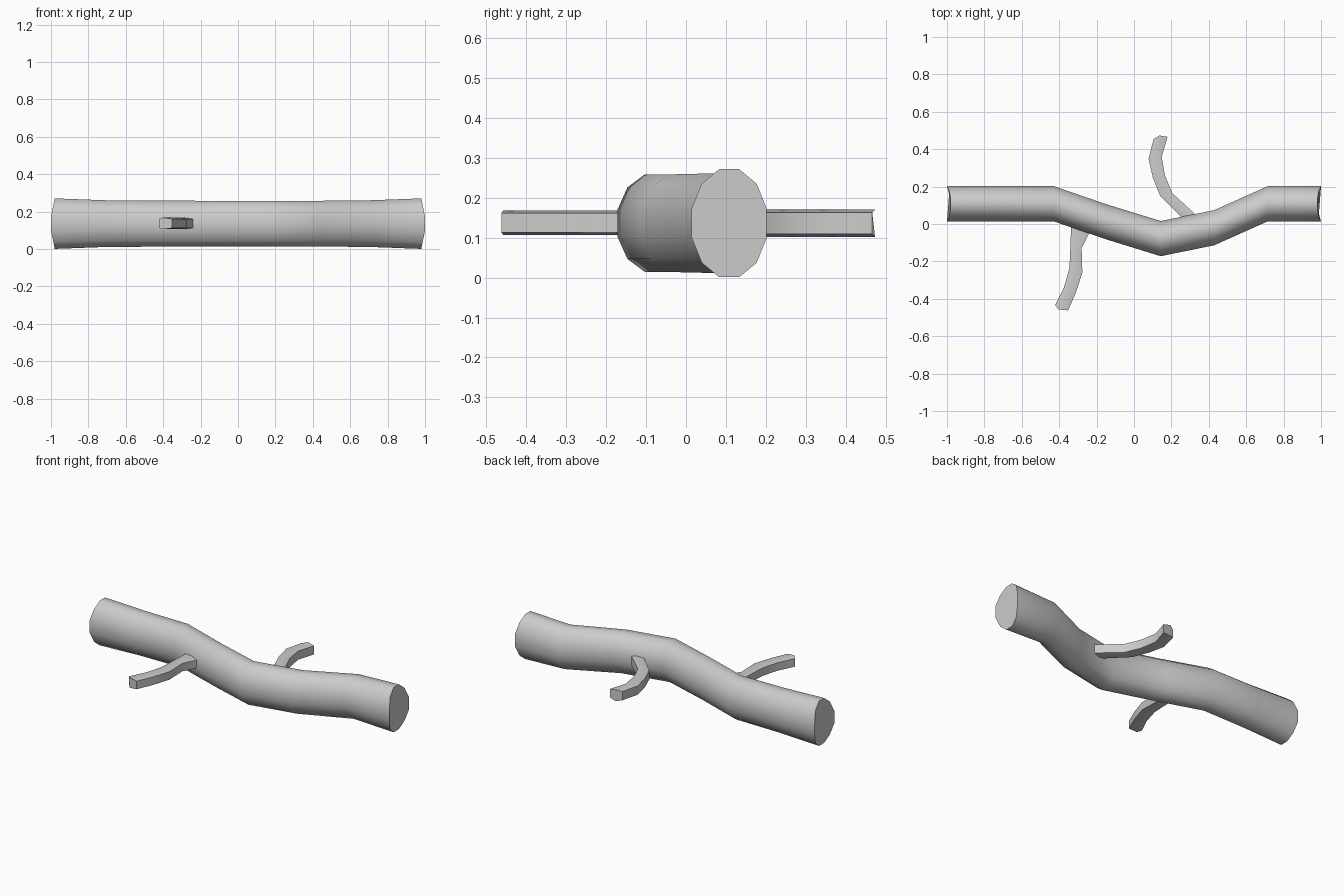
import bpy, bmesh, math

if "Cube" in bpy.data.objects:
    bpy.data.objects.remove(bpy.data.objects["Cube"])


def loft(name, rings):
    """Skin a list of equal-length vertex rings and cap both ends."""
    bm = bmesh.new()
    vr = [[bm.verts.new(p) for p in r] for r in rings]
    n = len(rings[0])
    for a, b in zip(vr, vr[1:]):
        for i in range(n):
            j = (i + 1) % n
            bm.faces.new((a[i], a[j], b[j], b[i]))
    bm.faces.new(vr[0])
    bm.faces.new(vr[-1])
    bmesh.ops.recalc_face_normals(bm, faces=bm.faces)
    me = bpy.data.meshes.new(name)
    bm.to_mesh(me)
    bm.free()
    ob = bpy.data.objects.new(name, me)
    bpy.context.collection.objects.link(ob)
    bpy.ops.object.select_all(action='DESELECT')
    ob.select_set(True)
    bpy.context.view_layer.objects.active = ob
    bpy.ops.object.shade_smooth_by_angle(angle=math.radians(40))
    return ob


# Trunk: 12-sided log, evenly spaced rings (centre y, half height)
centres = [0.108, 0.108, 0.108, 0.01, -0.078, -0.02, 0.108, 0.108]
heights = [0.135, 0.125, 0.123, 0.122, 0.122, 0.122, 0.125, 0.135]
c15 = math.cos(math.radians(15))
rings = []
for k, (cy, h) in enumerate(zip(centres, heights)):
    x = -1 + 2 * k / 7
    ring = []
    for i in range(12):
        a = math.radians(15 + 30 * i)
        cy_, sz = math.cos(a) / c15, math.sin(a) / c15
        px = x
        if k in (0, 7):  # slightly bulged sawn ends
            px = x * (1 - 0.02 * max(0, (abs(sz) - 0.27) / 0.73))
        ring.append((px, cy + 0.094 * cy_, 0.136 + h * sz))
    rings.append(ring)
loft("log_trunk", rings)


# Branches: six-sided, given by left and right outline points seen from above
def branch(name, outline, tip, zc, h):
    rings = []
    for k, (xl, yl, xr, yr) in enumerate(outline):
        mx, my = (xl + xr) / 2, (yl + yr) / 2
        if k == len(outline) - 1:
            mx, my = tip
        s = h * 0.78
        rings.append([(xl, yl, zc - s), (mx, my, zc - h), (xr, yr, zc - s),
                      (xr, yr, zc + s), (mx, my, zc + h), (xl, yl, zc + s)])
    loft(name, rings)


branch("front_branch", [(-0.335, 0.03, -0.22, 0.0), (-0.337, -0.03, -0.24, -0.05),
                        (-0.34, -0.12, -0.28, -0.13), (-0.345, -0.235, -0.276, -0.26),
                        (-0.375, -0.34, -0.31, -0.365), (-0.422, -0.435, -0.352, -0.462)],
       (-0.402, -0.457), 0.137, 0.031)
branch("back_branch", [(0.29, 0.0, 0.38, 0.015), (0.235, 0.055, 0.33, 0.05),
                       (0.14, 0.15, 0.205, 0.165), (0.1, 0.25, 0.165, 0.26),
                       (0.078, 0.35, 0.148, 0.36), (0.105, 0.455, 0.18, 0.466)],
       (0.137, 0.473), 0.136, 0.034)
